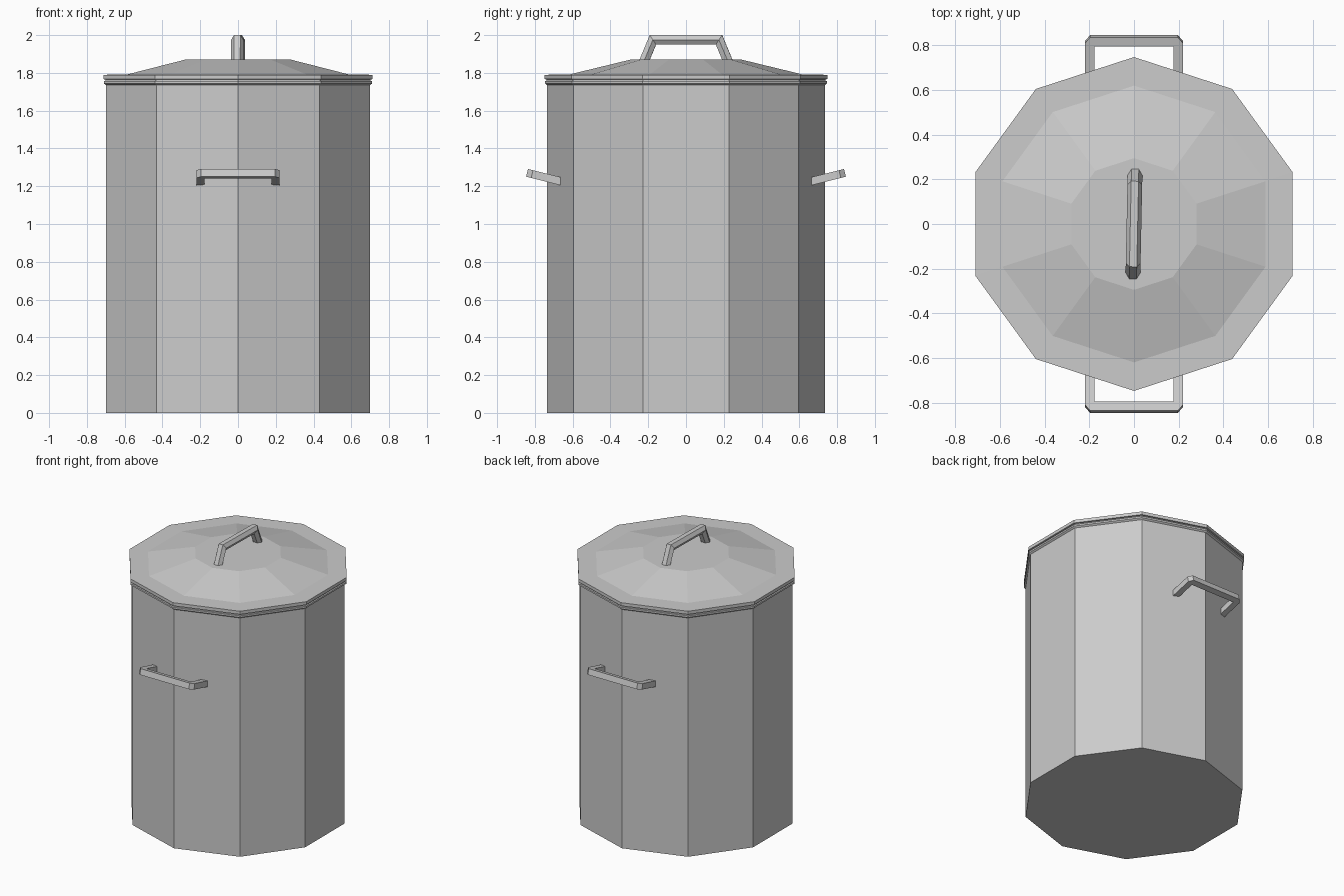
import bpy, bmesh, math
from mathutils import Vector, Matrix

cube = bpy.data.objects.get("Cube")
if cube:
    bpy.data.objects.remove(cube, do_unlink=True)

SIDES = 10


def make_material(name, value):
    mat = bpy.data.materials.new(name)
    mat.use_nodes = True
    color = (value, value, value, 1)
    mat.diffuse_color = color
    mat.node_tree.nodes["Principled BSDF"].inputs["Base Color"].default_value = color
    return mat


steel = make_material("grey steel", 0.6)


def finish(bm, name, rotation=0):
    bmesh.ops.recalc_face_normals(bm, faces=bm.faces)
    mesh = bpy.data.meshes.new(name)
    bm.to_mesh(mesh)
    bm.free()
    mesh.materials.append(steel)
    obj = bpy.data.objects.new(name, mesh)
    obj.rotation_euler.z = rotation
    bpy.context.collection.objects.link(obj)
    return obj


def skin_rings(bm, rings, sides):
    """Bridge equal rings of points and cap both ends."""
    loops = [[bm.verts.new(p) for p in ring] for ring in rings]
    for a, b in zip(loops, loops[1:]):
        for i in range(sides):
            j = (i + 1) % sides
            bm.faces.new((a[i], a[j], b[j], b[i]))
    bm.faces.new(loops[0])
    bm.faces.new(loops[-1])


def lathe(name, profile):
    """Ten-sided turned part with a corner facing the front."""
    bm = bmesh.new()
    angles = [math.tau * i / SIDES - math.pi / 2 for i in range(SIDES)]
    skin_rings(bm, [[(r * math.cos(a), r * math.sin(a), z) for a in angles]
                    for r, z in profile], SIDES)
    return finish(bm, name)


def sweep(name, path, normal, section, rotation=0):
    """Mitred sweep of a section (along normal, across path) on a planar path."""
    bm = bmesh.new()
    pts = [Vector(p) for p in path]
    normal = Vector(normal).normalized()
    rings = []
    for i, p in enumerate(pts):
        before = (p - pts[i - 1]).normalized() if i else None
        after = (pts[i + 1] - p).normalized() if i + 1 < len(pts) else None
        before, after = before or after, after or before
        tangent = (before + after).normalized()
        across = normal.cross(tangent) / tangent.dot(after)
        rings.append([p + normal * u + across * v for u, v in section])
    skin_rings(bm, rings, len(section))
    return finish(bm, name, rotation)


# Bin body
lathe("bin_body", [(0.735, 0), (0.735, 1.74)])

# Lid with a grooved rim, flat ledge and shallow raised crown
lathe("lid", [(0.728, 1.73), (0.747, 1.744), (0.747, 1.756), (0.738, 1.758),
              (0.738, 1.765), (0.748, 1.767), (0.748, 1.79), (0.62, 1.791),
              (0.295, 1.87)])

# Lid handle: hexagonal bar, very slightly turned
hexagon = [(0.033 * math.cos(k * math.pi / 3), 0.029 * math.sin(k * math.pi / 3))
           for k in range(6)]
sweep("lid_handle",
      [(0, -0.225, 1.855), (0, -0.175, 1.975), (0, 0.175, 1.975), (0, 0.225, 1.855)],
      (1, 0, 0), hexagon, math.radians(-1.2))

# Side handles: square bars tilted upward, with clipped corners
half = 0.021
square = [(-half, -half), (half, -half), (half, half), (-half, half)]
tilt = math.radians(14)
half_path = [(0.199, 0), (0.199, 0.155), (0.187, 0.169)]
outline = [(-x, d) for x, d in half_path] + half_path[::-1]
for name, side in (("front_handle", -1), ("back_handle", 1)):
    path = [(x, side * (0.657 + d * math.cos(tilt)), 1.225 + d * math.sin(tilt))
            for x, d in outline]
    sweep(name, path, (0, -side * math.sin(tilt), math.cos(tilt)), square)
